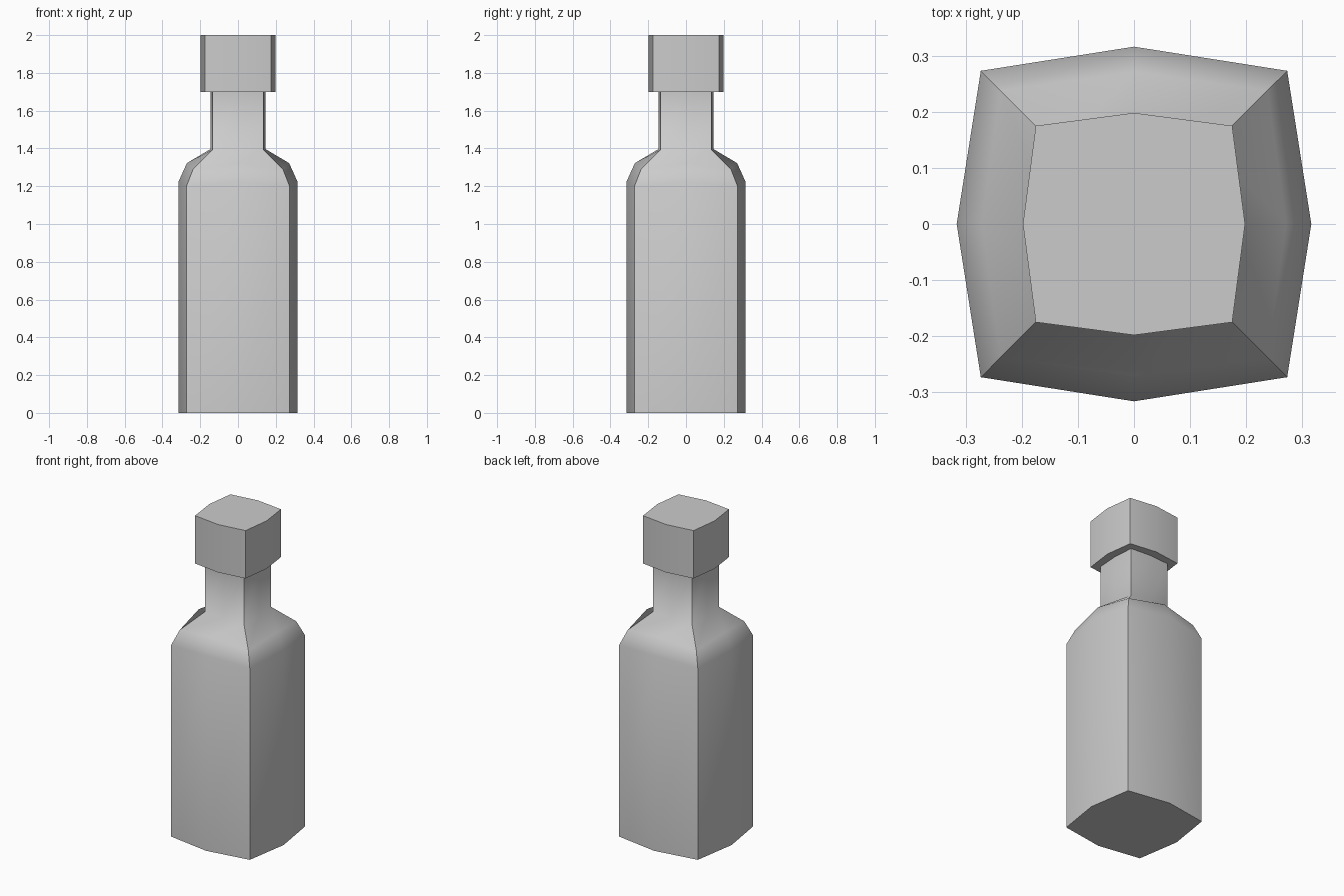
import bpy, bmesh

if "Cube" in bpy.data.objects:
    bpy.data.objects.remove(bpy.data.objects["Cube"])


def bulged_prism(name, levels):
    """Stack of bulged-square rings; level = (mid radius, mid z, corner half-width, corner z)."""
    bm = bmesh.new()
    dirs = [(1, 0), (1, 1), (0, 1), (-1, 1), (-1, 0), (-1, -1), (0, -1), (1, -1)]
    rings = []
    for mid, mid_z, cor, cor_z in levels:
        rings.append([bm.verts.new((dx * cor, dy * cor, cor_z)) if dx and dy
                      else bm.verts.new((dx * mid, dy * mid, mid_z)) for dx, dy in dirs])
    for low, high in zip(rings, rings[1:]):
        for i in range(8):
            j = (i + 1) % 8
            bm.faces.new((low[i], low[j], high[j], high[i]))
    caps = [bm.faces.new(rings[0][::-1]), bm.faces.new(rings[-1])]
    for f in bm.faces:
        f.smooth = True
    # Crisp corner edges and end rims, smooth everywhere else
    for low, high in zip(rings, rings[1:]):
        for i in (1, 3, 5, 7):
            bm.edges.get((low[i], high[i])).smooth = False
    for f in caps:
        f.smooth = False
        for e in f.edges:
            e.smooth = False
    bm.normal_update()
    mesh = bpy.data.meshes.new(name)
    bm.to_mesh(mesh)
    bm.free()
    obj = bpy.data.objects.new(name, mesh)
    bpy.context.collection.objects.link(obj)
    return obj


# Bottle body, rounded shoulder and neck
bulged_prism("bottle", [
    (0.316, 0.0, 0.273, 0.0),
    (0.316, 1.222, 0.273, 1.20),
    (0.271, 1.322, 0.238, 1.29),
    (0.145, 1.397, 0.135, 1.393),
    (0.145, 1.70, 0.135, 1.70),
])

# Stopper cap
bulged_prism("cap", [
    (0.198, 1.70, 0.175, 1.70),
    (0.198, 2.0, 0.175, 2.0),
])
